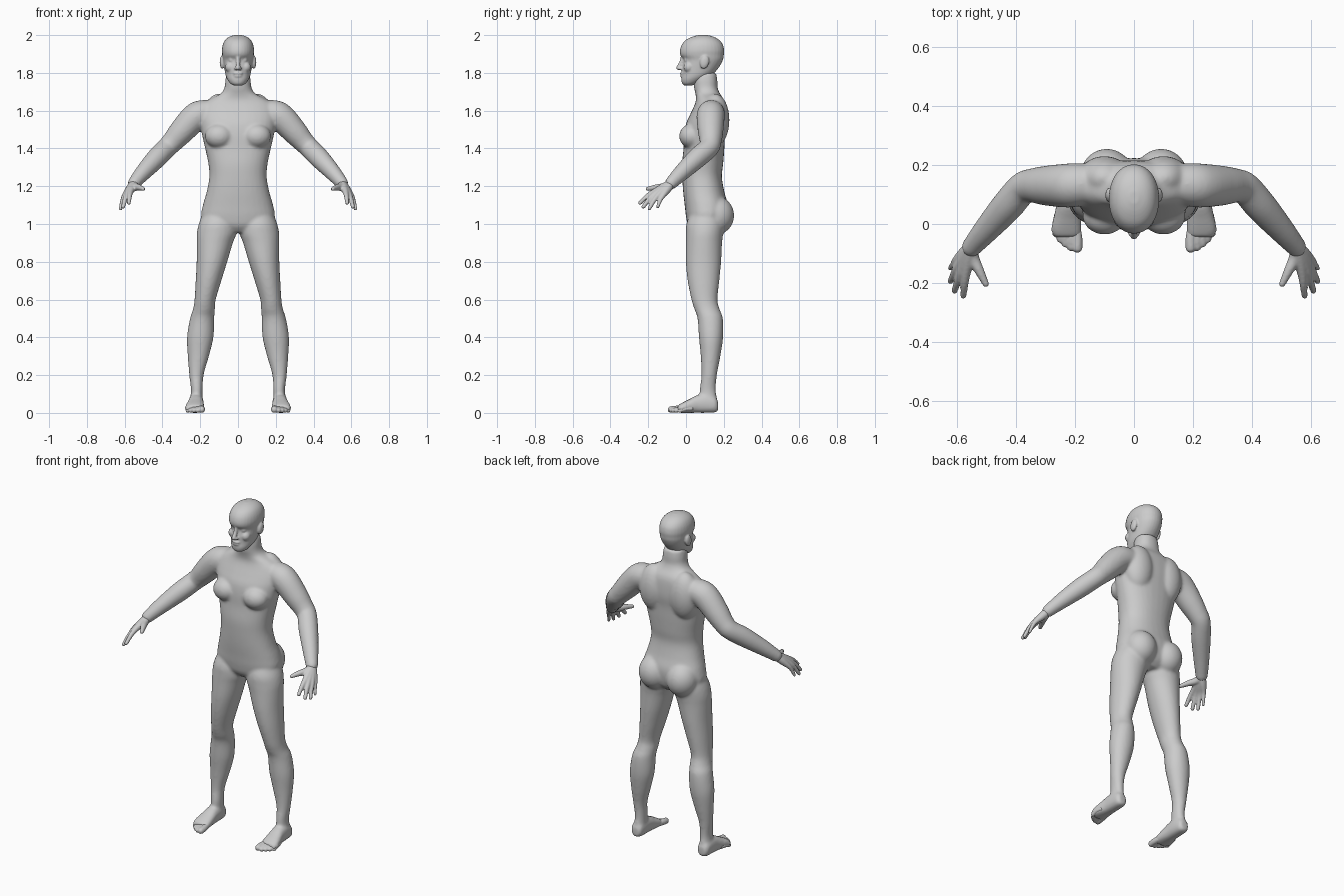
import bpy, bmesh, math
from mathutils import Vector, Matrix

SIDES = 32


def spline(rows, n=5):
    """Smoothly interpolate rows of numbers (Catmull-Rom)."""
    out = []
    for i in range(len(rows) - 1):
        a, b, c, d = (rows[max(i - 1, 0)], rows[i], rows[i + 1], rows[min(i + 2, len(rows) - 1)])
        for k in range(n):
            t = k / n
            out.append([0.5 * (2 * q + (r - p) * t + (2 * p - 5 * q + 4 * r - s) * t * t
                               + (3 * q - p - 3 * r + s) * t ** 3)
                        for p, q, r, s in zip(a, b, c, d)])
    return out + [list(rows[-1])]


def loft(bm, frames, power=2.0):
    """Skin closed rings given as (centre, axis_a, axis_b)."""
    def sq(v):
        return math.copysign(abs(v) ** (2 / power), v)
    rings = []
    for c, a, b in frames:
        angs = [2 * math.pi * k / SIDES for k in range(SIDES)]
        rings.append([bm.verts.new(c + a * sq(math.cos(t)) + b * sq(math.sin(t))) for t in angs])
    for lo, hi in zip(rings, rings[1:]):
        for k in range(SIDES):
            j = (k + 1) % SIDES
            bm.faces.new((lo[k], lo[j], hi[j], hi[k]))
    bm.faces.new(rings[0][::-1])
    bm.faces.new(rings[-1])


def stack(bm, rows, power=2.0):
    """Horizontal ellipses: z, centre x, centre y, radius x, radius y."""
    loft(bm, [(Vector((x, y, z)), Vector((rx, 0, 0)), Vector((0, ry, 0)))
              for z, x, y, rx, ry in spline(rows)], power)


def profile(bm, rows, power=2.0):
    """Central stack from z, front y, back y, half width."""
    stack(bm, [(z, 0, (f + b) / 2, w, (b - f) / 2) for z, f, b, w in rows], power)


def tube(bm, rows):
    """Round limb through x, y, z, radius, with a rounded tip."""
    pts = spline(rows)
    frames = []
    for i, p in enumerate(pts):
        t = Vector(pts[min(i + 1, len(pts) - 1)][:3]) - Vector(pts[max(i - 1, 0)][:3])
        u = t.cross(Vector((1, 0, 1))).normalized()
        v = t.cross(u).normalized()
        frames.append((Vector(p[:3]), u * p[3], v * p[3]))
    loft(bm, frames)
    ball(bm, rows[-1][:3], [rows[-1][3]] * 3)


def ball(bm, pos, radii, tilt=0):
    m = Matrix.Translation(pos) @ Matrix.Rotation(tilt, 4, 'X') @ Matrix.Diagonal((*radii, 1))
    bmesh.ops.create_uvsphere(bm, u_segments=32, v_segments=20, radius=1, matrix=m)


def mirror(bm):
    """Copy everything made so far to the other side."""
    new = bmesh.ops.duplicate(bm, geom=bm.verts[:] + bm.edges[:] + bm.faces[:])['geom']
    verts = [g for g in new if isinstance(g, bmesh.types.BMVert)]
    bmesh.ops.scale(bm, vec=(-1, 1, 1), verts=verts)


def finish(bm, name, voxel, smooth):
    """Fuse the overlapping volumes into one smooth skin."""
    bmesh.ops.recalc_face_normals(bm, faces=bm.faces[:])
    mesh = bpy.data.meshes.new(name)
    bm.to_mesh(mesh)
    bm.free()
    mesh.shade_smooth()
    ob = bpy.data.objects.new(name, mesh)
    bpy.context.collection.objects.link(ob)
    r = ob.modifiers.new('fuse', 'REMESH')
    r.mode, r.voxel_size, r.use_smooth_shade = 'VOXEL', voxel, True
    s = ob.modifiers.new('soften', 'SMOOTH')
    s.factor, s.iterations = 0.5, smooth


# --- body: limbs first, then mirrored, then the trunk ---
bm = bmesh.new()
# leg
stack(bm, [(1.06, .10, .11, .085, .085), (1.0, .108, .102, .10, .10), (.95, .113, .098, .105, .099),
           (.9, .123, .095, .096, .096), (.8, .138, .0925, .081, .0935), (.7, .156, .0925, .068, .084),
           (.6, .174, .0975, .056, .069), (.55, .18, .111, .058, .067), (.5, .19, .128, .064, .067),
           (.4, .2, .1325, .07, .064), (.3, .21, .13, .056, .052), (.2, .22, .1225, .038, .041),
           (.12, .218, .115, .031, .043), (.06, .221, .12, .033, .046), (.03, .221, .12, .025, .04)])
# foot, ringed from heel to ball
foot = [(.17, .222, .036, .02, .024), (.155, .222, .043, .034, .041), (.11, .222, .05, .039, .05),
        (.06, .223, .047, .041, .047), (.02, .226, .037, .047, .037), (-.02, .229, .027, .052, .027),
        (-.045, .226, .02, .045, .019)]
loft(bm, [(Vector((x, y, z)), Vector((rx, 0, 0)), Vector((0, 0, rz)))
          for y, x, z, rx, rz in spline(foot)], 2.4)
# arm
tube(bm, [(.10, .14, 1.59, .062), (.19, .133, 1.583, .073), (.235, .13, 1.558, .074),
          (.30, .13, 1.488, .067), (.345, .13, 1.437, .058), (.378, .12, 1.403, .054),
          (.43, .06, 1.35, .054), (.50, -.02, 1.275, .044), (.55, -.078, 1.217, .034)])
# breast, shoulder blade, buttock
ball(bm, (.10, .03, 1.465), (.075, .066, .065))
ball(bm, (.10, .155, 1.55), (.09, .075, .14))
ball(bm, (.092, .163, 1.045), (.09, .092, .10))
mirror(bm)
# trunk and neck
profile(bm, [(.955, .04, .17, .08), (.99, .012, .205, .165), (1.04, .0, .22, .195),
             (1.10, -.007, .222, .186), (1.17, -.015, .203, .166), (1.25, -.02, .19, .152),
             (1.32, -.021, .197, .157), (1.40, -.013, .203, .174), (1.47, -.01, .207, .19),
             (1.53, .0, .215, .2), (1.58, .022, .215, .205), (1.63, .045, .21, .19),
             (1.66, .053, .2, .15), (1.69, .05, .18, .093), (1.72, .043, .168, .072),
             (1.76, .04, .166, .067), (1.80, .045, .16, .06)], 2.25)
finish(bm, 'body', .008, 8)

# --- hands ---
bm = bmesh.new()
wrist = (.552, -.08, 1.213)
fingers = [((.570, -.172, 1.168), (.578, -.243, 1.112), .0125),
           ((.587, -.165, 1.158), (.608, -.226, 1.091), .0125),
           ((.599, -.147, 1.152), (.622, -.194, 1.082), .012),
           ((.602, -.122, 1.150), (.622, -.150, 1.090), .0105)]
for knuckle, tip, r in fingers:
    mid = [(a + b) / 2 for a, b in zip(knuckle, tip)]
    mid[2] += .006
    tube(bm, [(*wrist, .024), (*[(a + b) / 2 for a, b in zip(wrist, knuckle)], .021),
              (*knuckle, r + .003), (*mid, r), (*tip, r - .002)])
tube(bm, [(*wrist, .022), (.545, -.115, 1.197, .021), (.523, -.16, 1.193, .016),
          (.502, -.203, 1.186, .011)])
mirror(bm)
finish(bm, 'hands', .005, 3)

# --- toes ---
bm = bmesh.new()
for x, y, r in [(.192, -.08, .0175), (.214, -.079, .013), (.233, -.067, .0125),
                (.25, -.052, .012), (.266, -.033, .0115)]:
    tube(bm, [(x * .8 + .045, y + .07, .024, r), (x, y + .03, .021, r), (x, y, r, r)])
mirror(bm)
finish(bm, 'toes', .005, 3)

# --- head ---
bm = bmesh.new()
# ear, eyeball, cheek, nostril
ball(bm, (.084, .098, 1.857), (.013, .024, .036), -.2)
ball(bm, (.033, .008, 1.868), (.018, .017, .015))
ball(bm, (.042, .015, 1.83), (.026, .028, .028))
ball(bm, (.012, -.03, 1.823), (.009, .012, .008))
mirror(bm)
# skull and jaw
profile(bm, [(1.733, -.008, .03, .02), (1.743, -.02, .06, .04), (1.765, -.025, .10, .056),
             (1.79, -.022, .14, .066), (1.83, -.021, .175, .073), (1.868, -.014, .195, .079),
             (1.895, -.03, .2, .083), (1.92, -.032, .202, .085), (1.95, -.022, .195, .08),
             (1.975, .0, .175, .067), (1.992, .035, .145, .045), (2.001, .07, .11, .015)], 2.1)
# nose and lips
tube(bm, [(0, -.018, 1.885, .010), (0, -.025, 1.855, .011), (0, -.04, 1.827, .0125)])
ball(bm, (0, -.018, 1.797), (.026, .014, .008))
ball(bm, (0, -.017, 1.783), (.022, .014, .008))
finish(bm, 'head', .005, 3)
